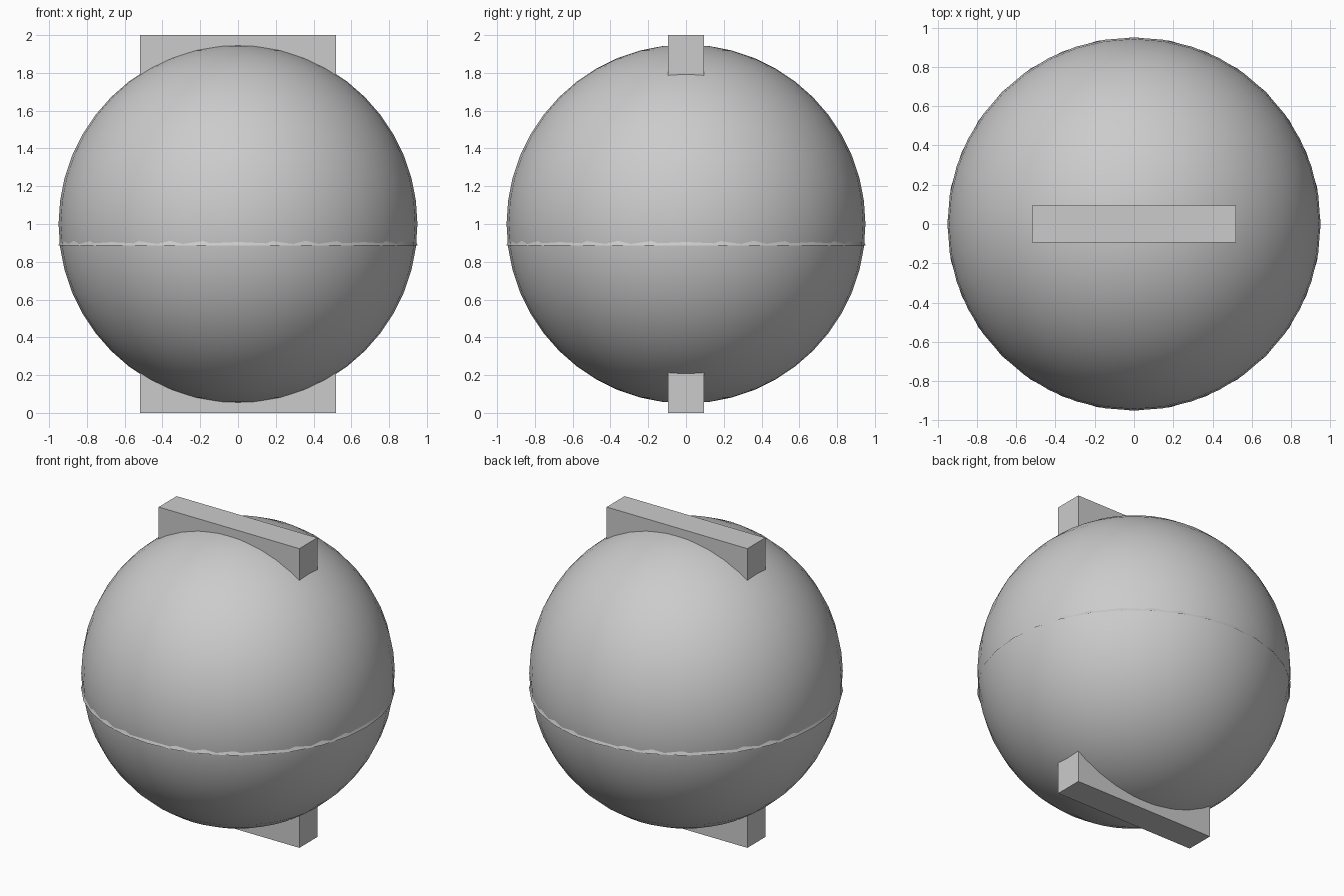
import bpy
from math import radians

if "Cube" in bpy.data.objects:
    bpy.data.objects.remove(bpy.data.objects["Cube"])

def finish(name, smooth=True):
    ob = bpy.context.object
    ob.name = name
    if smooth:
        bpy.ops.object.shade_smooth_by_angle(angle=radians(30))
    return ob

# Round body
bpy.ops.mesh.primitive_uv_sphere_add(segments=40, ring_count=24, radius=0.95, location=(0, 0, 1))
finish("sphere_body")

# Thin tapered lip just below the equator, fading into the sphere
bpy.ops.mesh.primitive_cone_add(vertices=32, radius1=0.951, radius2=0.938, depth=0.035,
                                end_fill_type='NOTHING', location=(0, 0, 0.885 + 0.0175))
finish("seam_lip")

# Flat slab through the sphere, showing as a top and a bottom bar
bpy.ops.mesh.primitive_cube_add(size=1, location=(0, 0, 1))
slab = finish("through_slab", smooth=False)
slab.scale = (1.04, 0.19, 2.0)
bpy.ops.object.transform_apply(location=False, rotation=False, scale=True)
